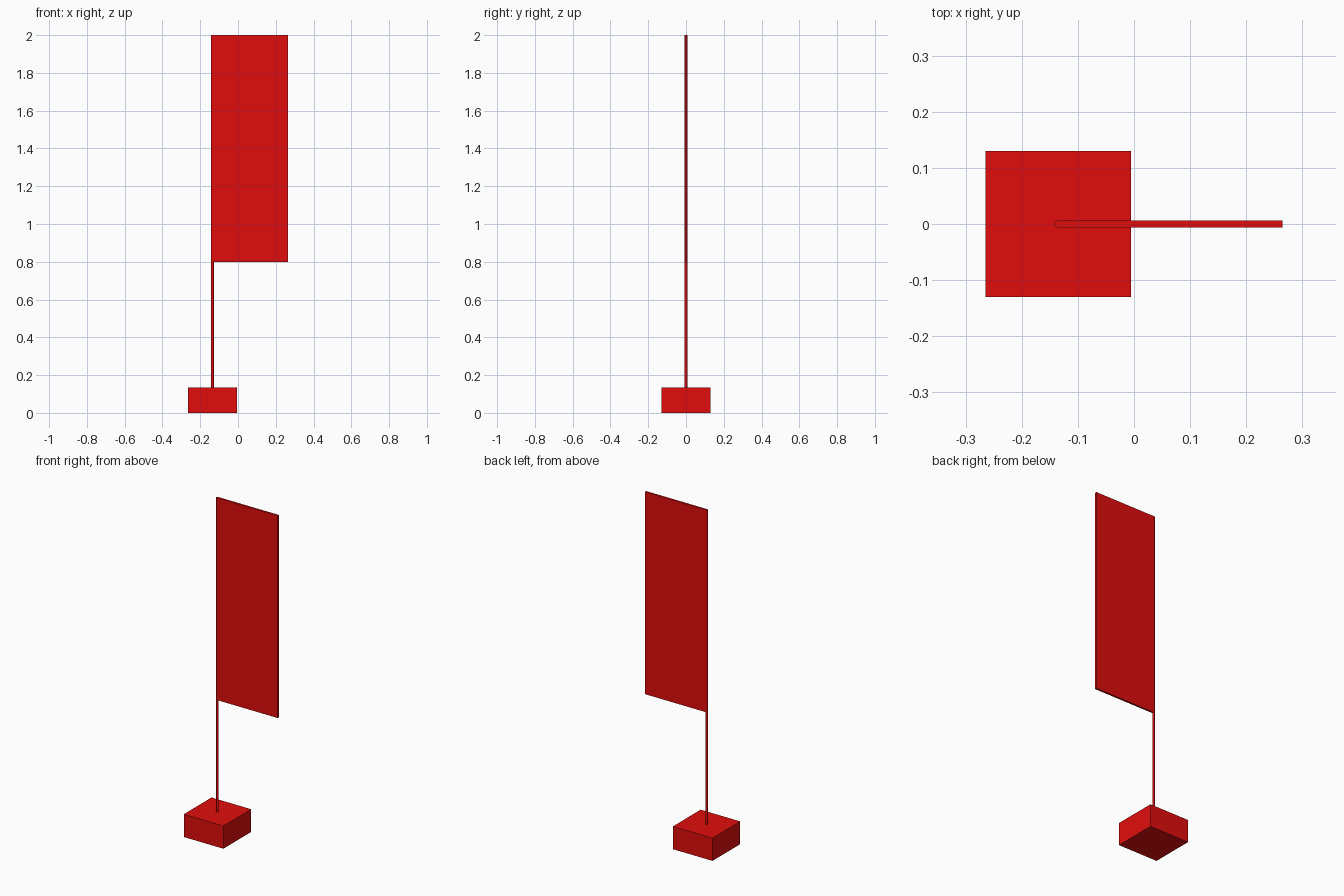
import bpy

if "Cube" in bpy.data.objects:
    bpy.data.objects.remove(bpy.data.objects["Cube"])

red = bpy.data.materials.new("red")
red.diffuse_color = (0.75, 0.004, 0.004, 1)
red.use_nodes = True
red.node_tree.nodes["Principled BSDF"].inputs["Base Color"].default_value = red.diffuse_color


def finish(name):
    obj = bpy.context.object
    obj.name = name
    obj.data.materials.append(red)
    return obj


def box(name, x0, x1, y0, y1, z0, z1):
    bpy.ops.mesh.primitive_cube_add(
        size=1, location=((x0 + x1) / 2, (y0 + y1) / 2, (z0 + z1) / 2))
    obj = finish(name)
    obj.scale = (x1 - x0, y1 - y0, z1 - z0)
    bpy.ops.object.transform_apply(location=False, rotation=False, scale=True)
    return obj


POLE_X = -0.135

# Weighted block at the foot
box("base", -0.265, -0.005, -0.13, 0.13, 0, 0.135)

# Thin round pole, from the block to the top of the banner
bpy.ops.mesh.primitive_cylinder_add(
    vertices=12, radius=0.0068, depth=1.87, location=(POLE_X, 0, 1.065))
finish("pole")
bpy.ops.object.shade_smooth_by_angle()

# Tall banner panel hung from the pole
box("banner", POLE_X, 0.265, -0.006, 0.006, 0.8, 2.0)
